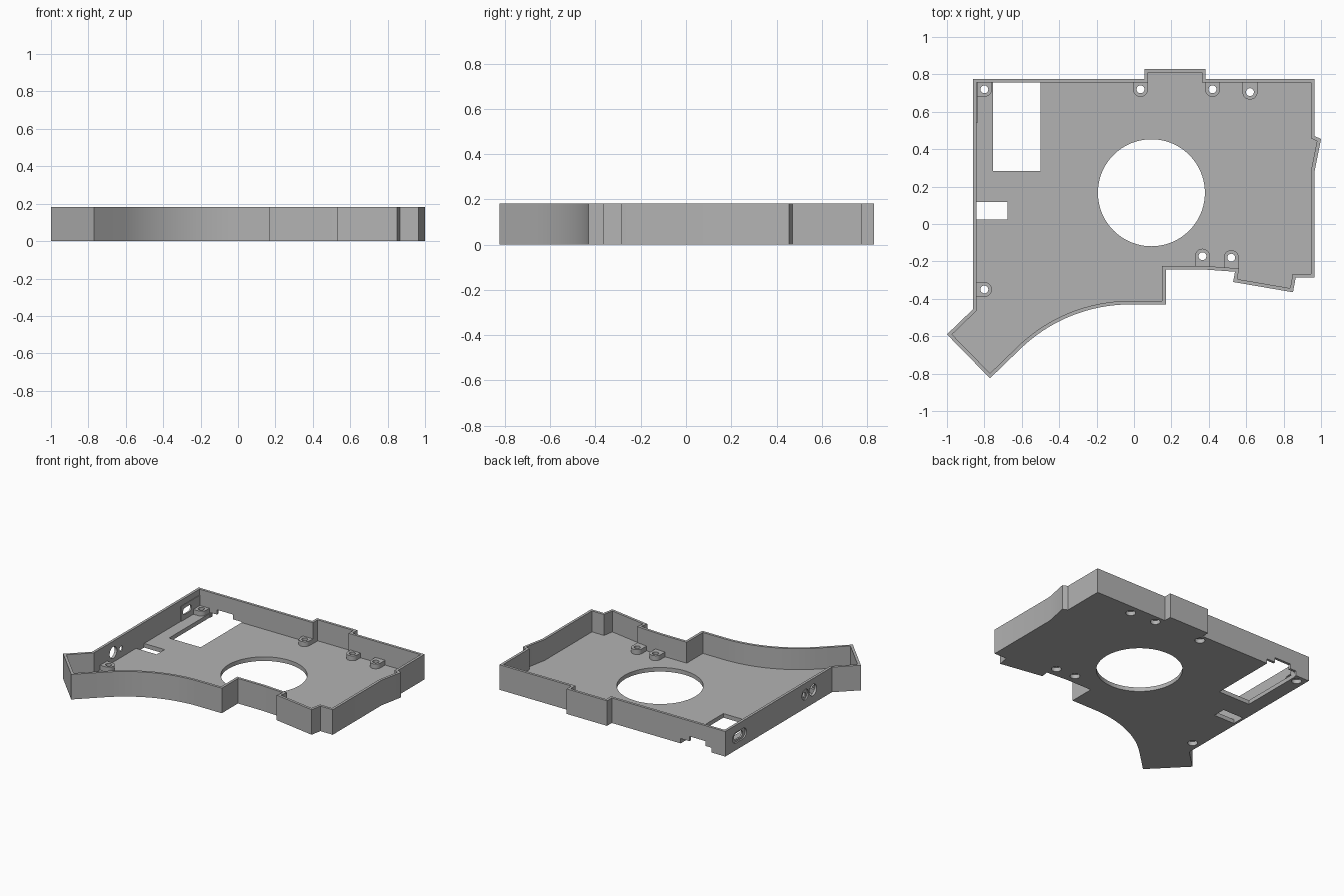
import bpy, bmesh
from math import sin, cos, pi, radians
from mathutils import Vector

if "Cube" in bpy.data.objects:
    bpy.data.objects.remove(bpy.data.objects["Cube"])

HEIGHT, FLOOR, WALL, BOSS_TOP = 0.183, 0.03, 0.019, 0.065

grey = bpy.data.materials.new("plain grey")
grey.use_nodes = True
colour = (0.45, 0.45, 0.45, 1)
grey.diffuse_color = colour
grey.node_tree.nodes["Principled BSDF"].inputs["Base Color"].default_value = colour


def arc(cx, cy, r, start, end, n):
    """Points along an arc, both ends included, angles in degrees."""
    step = radians(end - start) / n
    return [(cx + r * cos(radians(start) + i * step),
             cy + r * sin(radians(start) + i * step)) for i in range(n + 1)]


def circle(cx, cy, r, n=48):
    return arc(cx, cy, r, 0, 360, n)[:-1]


def box(x0, x1, y0, y1):
    return [(x0, y0), (x1, y0), (x1, y1), (x0, y1)]


def slot(cx, cy, length, r):
    """Slot with round ends, long in its first axis."""
    d = length / 2 - r
    return arc(cx + d, cy, r, -90, 90, 12) + arc(cx - d, cy, r, 90, 270, 12)


def lug(cx, cy, r, angle, reach):
    """Half-round tab whose straight sides run towards the given angle."""
    a = radians(angle)
    ends = [(cx + reach * cos(a) + s * r * sin(a),
             cy + reach * sin(a) - s * r * cos(a)) for s in (-1, 1)]
    return arc(cx, cy, r, angle + 90, angle + 270, 16) + ends[::-1]


def inset(points, d):
    """Move a clockwise outline inwards with mitred corners."""
    pts = [Vector(p) for p in points]
    out = []
    for i, p in enumerate(pts):
        a = (p - pts[i - 1]).normalized()
        b = (pts[(i + 1) % len(pts)] - p).normalized()
        na, nb = Vector((a.y, -a.x)), Vector((b.y, -b.x))
        out.append(tuple(p + (na + nb) * d / (1 + na.dot(nb))))
    return out


def prism(name, points, lo, hi, axis="z"):
    place = {"x": lambda a, b, h: (h, a, b),
             "y": lambda a, b, h: (a, h, b),
             "z": lambda a, b, h: (a, b, h)}[axis]
    bm = bmesh.new()
    face = bm.faces.new([bm.verts.new(place(a, b, lo)) for a, b in points])
    ext = bmesh.ops.extrude_face_region(bm, geom=[face], use_keep_orig=True)
    top = [v for v in ext["geom"] if isinstance(v, bmesh.types.BMVert)]
    bmesh.ops.translate(bm, verts=top, vec=place(0, 0, hi - lo))
    bmesh.ops.recalc_face_normals(bm, faces=bm.faces)
    mesh = bpy.data.meshes.new(name)
    bm.to_mesh(mesh)
    bm.free()
    mesh.materials.append(grey)
    ob = bpy.data.objects.new(name, mesh)
    bpy.context.collection.objects.link(ob)
    return ob


def combine(target, tools, operation):
    """Apply booleans one after another and discard the tools."""
    for tool in tools:
        mod = target.modifiers.new("combine", "BOOLEAN")
        mod.operation, mod.solver, mod.object = operation, "EXACT", tool
    graph = bpy.context.evaluated_depsgraph_get()
    mesh = bpy.data.meshes.new_from_object(target.evaluated_get(graph))
    target.modifiers.clear()
    target.data = mesh
    for tool in tools:
        bpy.data.objects.remove(tool)


# Outline of the tray, clockwise from the back right corner
outline = [(-0.86, 0.775), (0.057, 0.775), (0.057, 0.83), (0.383, 0.83),
           (0.383, 0.775), (0.965, 0.775), (0.965, 0.47), (1.0, 0.455),
           (0.965, 0.28), (0.965, -0.285), (0.865, -0.285), (0.85, -0.365),
           (0.53, -0.31), (0.54, -0.255), (0.37, -0.243), (0.17, -0.243),
           (0.17, -0.43)]
outline += arc(-0.02, -1.275, 0.845, 90, 135, 16)
outline += [(-0.77, -0.825), (-1.0, -0.59), (-0.86, -0.455)]

# Tray: floor with a surrounding wall
tray = prism("tray", outline, 0, HEIGHT)
combine(tray, [prism("pocket", inset(outline, WALL), FLOOR, 0.3)], "DIFFERENCE")

# Screw bosses joined to the nearest wall: x, y, wall direction, reach
bosses = [(-0.80, 0.72, 180, 0.05), (0.035, 0.72, 90, 0.045),
          (0.42, 0.72, 90, 0.045), (0.62, 0.705, 90, 0.06),
          (-0.80, -0.35, 180, 0.05), (0.366, -0.172, 270, 0.062),
          (0.52, -0.18, 270, 0.06)]
adds = [prism("boss", lug(x, y, 0.04, a, d), 0.01, BOSS_TOP)
        for x, y, a, d in bosses]
adds.append(prism("corner_boss", lug(-0.80, 0.72, 0.04, 90, 0.045), 0.01, BOSS_TOP))
adds.append(prism("slot_pad", box(-0.85, -0.837, 0.54, 0.765), 0.01, 0.14))
combine(tray, adds, "UNION")

cuts = []
# Screw holes with counterbores underneath
for x, y, a, d in bosses:
    cuts.append(prism("screw_hole", circle(x, y, 0.021, 24), -0.1, 0.1))
    cuts.append(prism("counterbore", circle(x, y, 0.033, 24), -0.1, 0.03))
# Floor openings
cuts.append(prism("round_opening", circle(0.093, 0.167, 0.286, 96), -0.1, 0.1))
cuts.append(prism("large_window", box(-0.755, -0.50, 0.283, 0.757), -0.1, 0.034))
cuts.append(prism("small_window", box(-0.841, -0.675, 0.025, 0.118), -0.1, 0.1))
# Stepped notch under the back wall
cuts.append(prism("notch", box(-0.75, -0.50, -0.1, 0.035), 0.7, 0.9, "y"))
cuts.append(prism("notch_step", box(-0.70, -0.57, -0.1, 0.07), 0.7, 0.9, "y"))
# Side wall slot with an outer recess, and two round ports
cuts.append(prism("slot_recess", slot(0.61, 0.09, 0.16, 0.038), -0.9, -0.849, "x"))
cuts.append(prism("side_slot", slot(0.61, 0.09, 0.10, 0.024), -0.9, -0.8, "x"))
cuts.append(prism("large_port", circle(-0.238, 0.10, 0.042, 32), -0.9, -0.8, "x"))
cuts.append(prism("port_recess", circle(-0.148, 0.10, 0.038, 32), -0.9, -0.85, "x"))
cuts.append(prism("small_port", circle(-0.148, 0.095, 0.018, 24), -0.9, -0.8, "x"))
combine(tray, cuts, "DIFFERENCE")

# Smooth curved walls, keep edges sharp
bpy.ops.object.select_all(action="DESELECT")
tray.select_set(True)
bpy.context.view_layer.objects.active = tray
bpy.ops.object.shade_smooth_by_angle(angle=radians(25))
